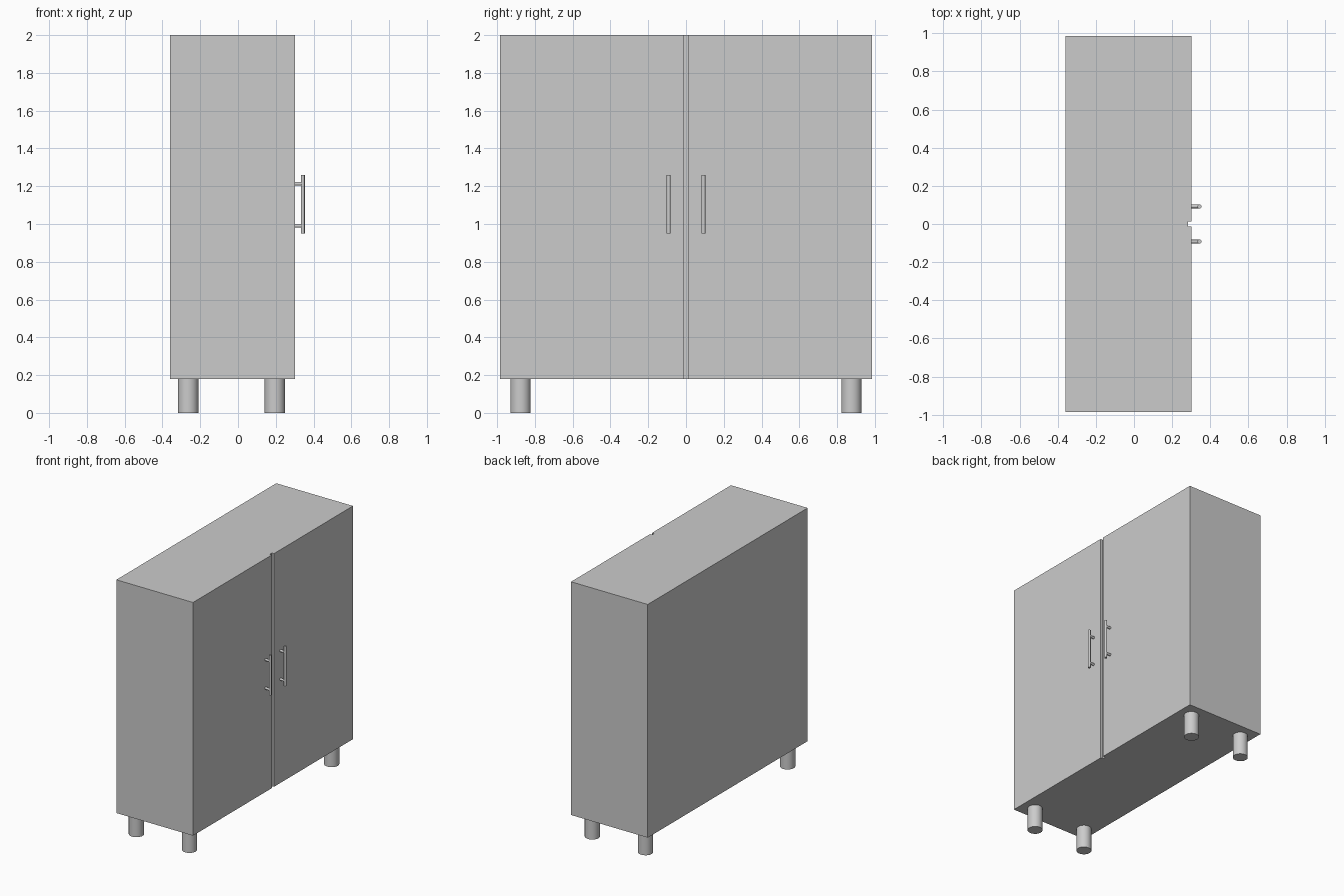
import bpy
import math
from mathutils import Vector

default = bpy.data.objects.get("Cube")
if default:
    bpy.data.objects.remove(default, do_unlink=True)

# Single light grey finish
GREY = (0.6, 0.6, 0.6, 1.0)
grey = bpy.data.materials.new("light_grey")
grey.use_nodes = True
grey.diffuse_color = GREY
grey.node_tree.nodes["Principled BSDF"].inputs["Base Color"].default_value = GREY


def finish(name):
    obj = bpy.context.object
    obj.name = obj.data.name = name
    obj.data.materials.append(grey)
    return obj


def box(name, low, high):
    low, high = Vector(low), Vector(high)
    bpy.ops.mesh.primitive_cube_add(size=1, location=(low + high) / 2)
    obj = finish(name)
    obj.scale = high - low
    bpy.ops.object.transform_apply(location=False, rotation=False, scale=True)


def rod(name, start, end, radius, sides):
    start, end = Vector(start), Vector(end)
    axis = end - start
    bpy.ops.mesh.primitive_cylinder_add(
        vertices=sides, radius=radius, depth=axis.length,
        location=(start + end) / 2, rotation=axis.to_track_quat("Z", "Y").to_euler())
    finish(name)
    bpy.ops.object.shade_smooth_by_angle(angle=math.radians(40))


HALF_WIDTH, BOTTOM, TOP = 0.986, 0.18, 2.0
BACK, DOOR_BACK, DOOR_FRONT = -0.36, 0.283, 0.302
BAR_X = 0.343

# Cabinet body
box("cabinet_body", (BACK, -HALF_WIDTH, BOTTOM), (DOOR_BACK, HALF_WIDTH, TOP))

for side, label in ((-1, "right"), (1, "left")):
    # Door, leaving a narrow gap in the middle
    y_edges = sorted((side * 0.013, side * HALF_WIDTH))
    box(f"door_{label}", (DOOR_BACK, y_edges[0], BOTTOM), (DOOR_FRONT, y_edges[1], TOP))

    # Bar handle on two posts
    y = side * 0.092
    rod(f"handle_bar_{label}", (BAR_X, y, 0.95), (BAR_X, y, 1.26), 0.0105, 24)
    for z, level in ((0.99, "lower"), (1.213, "upper")):
        rod(f"handle_post_{level}_{label}", (DOOR_FRONT, y, z), (BAR_X, y, z), 0.0095, 24)

    # Round legs
    for x, row in ((-0.264, "back"), (0.195, "front")):
        rod(f"leg_{row}_{label}", (x, side * 0.876, 0), (x, side * 0.876, BOTTOM), 0.054, 32)
